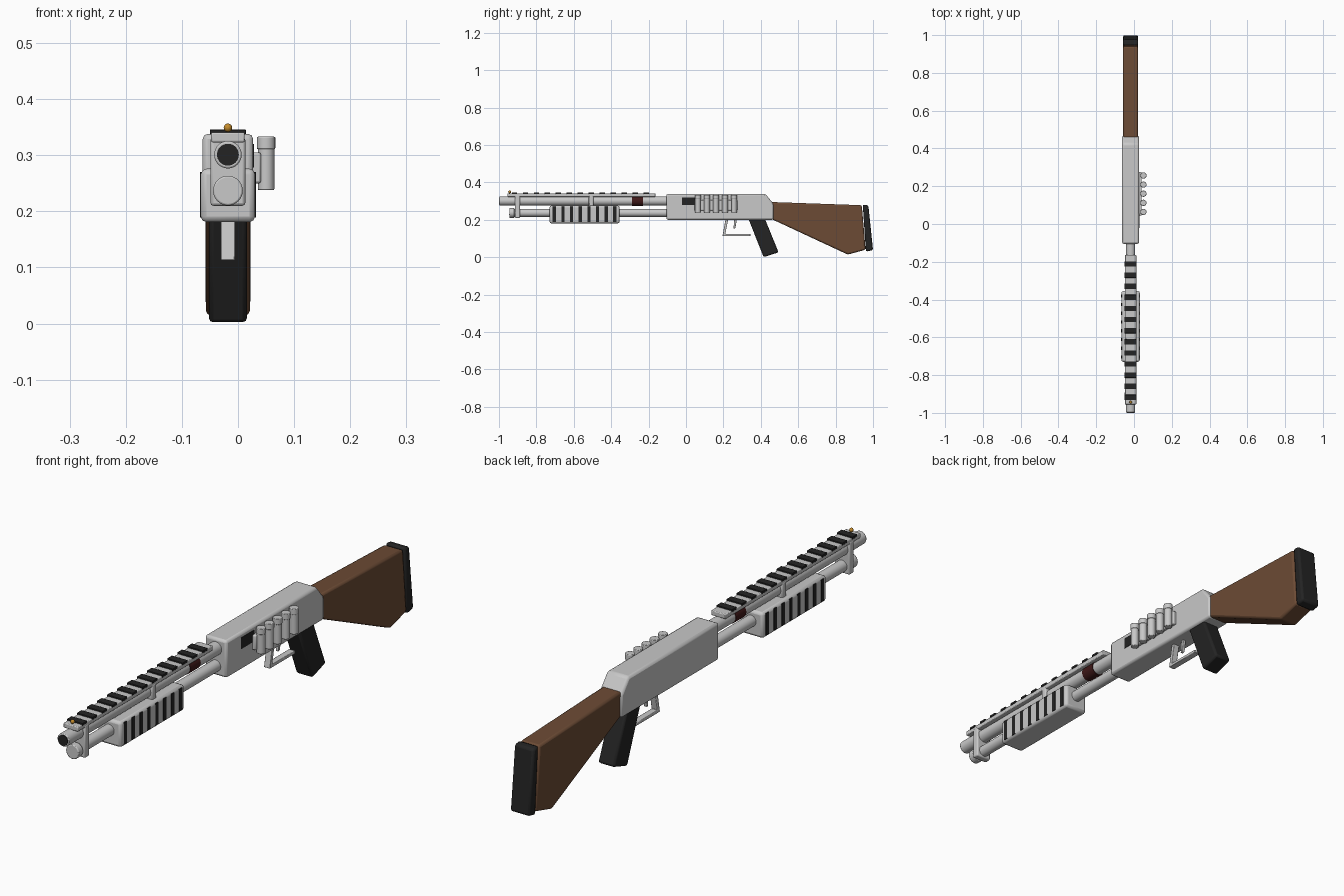
import bpy, bmesh, math
from mathutils import Matrix, Vector

if "Cube" in bpy.data.objects:
    bpy.data.objects.remove(bpy.data.objects["Cube"])

CX = -0.018  # centre line of the gun


def mat(name, r, g, b):
    m = bpy.data.materials.new(name)
    m.diffuse_color = (r, g, b, 1)
    m.use_nodes = True
    m.node_tree.nodes["Principled BSDF"].inputs["Base Color"].default_value = m.diffuse_color
    return m


STEEL = mat("light_steel", 0.58, 0.58, 0.58)
BLACK = mat("black_polymer", 0.017, 0.017, 0.017)
WOOD = mat("brown_wood", 0.15, 0.07, 0.035)
RED = mat("dark_red", 0.05, 0.009, 0.009)
GOLD = mat("gold", 0.55, 0.26, 0.025)


def finish(bm, name, material, bevel=0, segments=2):
    bmesh.ops.recalc_face_normals(bm, faces=bm.faces[:])
    me = bpy.data.meshes.new(name)
    bm.to_mesh(me)
    bm.free()
    ob = bpy.data.objects.new(name, me)
    bpy.context.collection.objects.link(ob)
    me.materials.append(material)
    if bevel:
        b = ob.modifiers.new("Bevel", 'BEVEL')
        b.width, b.segments = bevel, segments
        b.limit_method, b.angle_limit = 'ANGLE', math.radians(25)
    bpy.ops.object.select_all(action='DESELECT')
    bpy.context.view_layer.objects.active = ob
    ob.select_set(True)
    bpy.ops.object.shade_smooth_by_angle(angle=math.radians(35))
    return ob


def box(name, material, x, y, z, bevel=0):
    """Box from (min, max) ranges."""
    bm = bmesh.new()
    size = Matrix.Diagonal((x[1] - x[0], y[1] - y[0], z[1] - z[0], 1))
    mid = Matrix.Translation((sum(x) / 2, sum(y) / 2, sum(z) / 2))
    bmesh.ops.create_cube(bm, size=1, matrix=mid @ size)
    return finish(bm, name, material, bevel)


def mid_box(name, material, half, y, z, bevel=0):
    return box(name, material, (CX - half, CX + half), y, z, bevel)


def side_profile(name, material, half, pts, bevel=0):
    """Extrude a (y, z) outline across the width."""
    bm = bmesh.new()
    face = bm.faces.new([bm.verts.new((CX - half, y, z)) for y, z in pts])
    out = bmesh.ops.extrude_face_region(bm, geom=[face])["geom"]
    bmesh.ops.translate(bm, vec=(2 * half, 0, 0),
                        verts=[v for v in out if isinstance(v, bmesh.types.BMVert)])
    return finish(bm, name, material, bevel)


def rod(name, material, r, a, b, bevel=0, sides=32):
    """Cylinder from point a to point b."""
    a, b = Vector(a), Vector(b)
    bm = bmesh.new()
    rot = (b - a).to_track_quat('Z', 'Y').to_matrix().to_4x4()
    bmesh.ops.create_cone(bm, cap_ends=True, segments=sides, radius1=r, radius2=r,
                          depth=(b - a).length,
                          matrix=Matrix.Translation((a + b) / 2) @ rot)
    return finish(bm, name, material, bevel)


# Receiver with sloped rear top
side_profile("receiver", STEEL, 0.045,
             [(-0.105, 0.2), (-0.105, 0.338), (0.425, 0.338), (0.468, 0.285), (0.468, 0.2)], 0.009)
box("ejection_port", BLACK, (0.024, 0.0285), (-0.022, 0.055), (0.278, 0.32))

# Barrel, bore, coloured band and magazine tube
rod("barrel", STEEL, 0.0245, (CX, -0.998, 0.301), (CX, -0.09, 0.301), 0.003)
rod("muzzle_bore", BLACK, 0.0195, (CX, -1.0, 0.301), (CX, -0.99, 0.301))
rod("barrel_band", RED, 0.0265, (CX, -0.29, 0.301), (CX, -0.23, 0.301))
rod("magazine_tube", STEEL, 0.021, (CX, -0.93, 0.237), (CX, -0.09, 0.237))
rod("magazine_cap", STEEL, 0.0265, (CX, -0.945, 0.237), (CX, -0.918, 0.237), 0.003)

# Clamps under the rail
mid_box("front_clamp", STEEL, 0.031, (-0.915, -0.888), (0.21, 0.332), 0.005)
mid_box("middle_clamp", STEEL, 0.031, (-0.52, -0.495), (0.272, 0.332), 0.005)

# Top rail with dark cross slats and bead sight
mid_box("top_rail", STEEL, 0.03, (-0.955, -0.163), (0.323, 0.341), 0.003)
for i in range(13):
    y = -0.212 - i * 0.0588
    mid_box(f"rail_slat_{i + 1}", BLACK, 0.032, (y - 0.014, y + 0.014), (0.337, 0.346), 0.001)
bm = bmesh.new()
bmesh.ops.create_uvsphere(bm, u_segments=16, v_segments=10, radius=0.0075,
                          matrix=Matrix.Translation((CX, -0.943, 0.349)))
finish(bm, "bead_sight", GOLD)

# Sliding fore-end with dark grooves on both sides
mid_box("fore_end", STEEL, 0.0485, (-0.73, -0.355), (0.181, 0.276), 0.01)
for i in range(8):
    y = -0.704 + i * 0.0462
    for side, sx in (("left", -1), ("right", 1)):
        x = CX + sx * 0.0475
        box(f"fore_end_groove_{side}_{i + 1}", BLACK, (x - 0.0025, x + 0.0025),
            (y - 0.0085, y + 0.0085), (0.189, 0.27))

# Side shell carrier with five spare shells
box("shell_carrier", STEEL, (0.024, 0.041), (0.045, 0.275), (0.25, 0.305), 0.004)
for i in range(5):
    y = 0.064 + i * 0.0482
    rod(f"shell_body_{i + 1}", STEEL, 0.0148, (0.05, y, 0.238), (0.05, y, 0.315), 0.002, 20)
    rod(f"shell_head_{i + 1}", STEEL, 0.0165, (0.05, y, 0.311), (0.05, y, 0.333), 0.002, 20)

# Pistol grip, trigger and guard
side_profile("grip", BLACK, 0.034,
             [(0.332, 0.21), (0.42, 0.21), (0.495, 0.026), (0.415, 0.0)], 0.008)
side_profile("trigger", STEEL, 0.006,
             [(0.258, 0.205), (0.272, 0.205), (0.264, 0.155), (0.254, 0.152)], 0.002)
side_profile("trigger_guard", STEEL, 0.0125,
             [(0.212, 0.205), (0.226, 0.205), (0.21, 0.124), (0.344, 0.124),
              (0.344, 0.113), (0.195, 0.113)], 0.002)

# Stock and butt pad
side_profile("stock", WOOD, 0.039,
             [(0.455, 0.295), (0.94, 0.278), (0.96, 0.04), (0.865, 0.014), (0.455, 0.205)], 0.008)
side_profile("butt_pad", BLACK, 0.04,
             [(0.945, 0.281), (0.975, 0.277), (1.0, 0.038), (0.962, 0.03)], 0.008)
